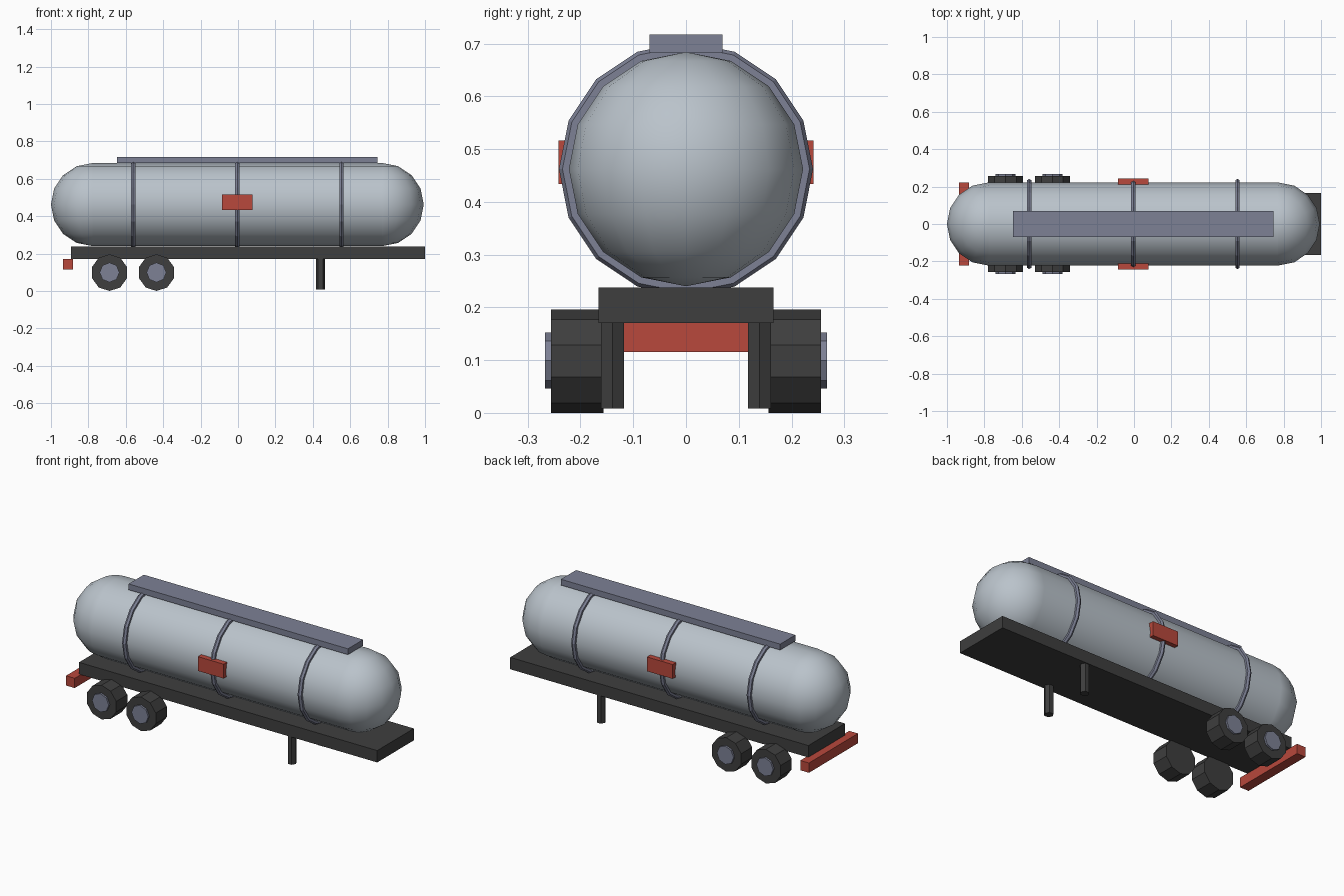
import bpy, math
from mathutils import Matrix

if "Cube" in bpy.data.objects:
    bpy.data.objects.remove(bpy.data.objects["Cube"])


def mat(name, rgb):
    m = bpy.data.materials.new(name)
    lin = [((c / 255 + 0.055) / 1.055) ** 2.4 for c in rgb]
    m.diffuse_color = (*lin, 1)
    m.use_nodes = True
    m.node_tree.nodes["Principled BSDF"].inputs["Base Color"].default_value = m.diffuse_color
    return m


SILVER = mat("tank silver", (186, 195, 203))
STEEL = mat("blue grey steel", (125, 129, 149))
DARK = mat("dark chassis", (62, 62, 62))
RED = mat("signal red", (184, 72, 60))


def finish(name, m, smooth=False):
    o = bpy.context.object
    o.name = name
    o.data.materials.append(m)
    if smooth:
        bpy.ops.object.shade_smooth_by_angle(angle=math.radians(50))
    return o


def box(name, m, x, y, z):
    """Box from (min, max) pairs."""
    lo, hi = zip(x, y, z)
    bpy.ops.mesh.primitive_cube_add(size=1, location=[(a + b) / 2 for a, b in zip(lo, hi)])
    o = finish(name, m)
    o.data.transform(Matrix.Diagonal([b - a for a, b in zip(lo, hi)] + [1]))
    return o


def cyl(name, m, sides, r, length, loc, rot, smooth=False, spin=0):
    bpy.ops.mesh.primitive_cylinder_add(vertices=sides, radius=r, depth=length,
                                        location=loc, rotation=rot)
    o = finish(name, m, smooth)
    o.data.transform(Matrix.Rotation(spin, 4, 'Z'))
    return o


Q = math.pi / 2
CX, CZ, R = -0.0035, 0.462, 0.222   # tank axis and radius

# Tank barrel with domed ends
cyl("tank_barrel", SILVER, 16, R, 1.549, (CX, 0, CZ), (0, Q, 0), True)
for side, label in ((-1, "rear"), (1, "front")):
    bpy.ops.mesh.primitive_uv_sphere_add(segments=16, ring_count=8, radius=R,
                                         location=(CX + side * 0.7745, 0, CZ))
    finish(label + "_dome", SILVER, True)

# Bands round the tank
for i, dx in enumerate((-0.557, 0, 0.557)):
    bpy.ops.mesh.primitive_torus_add(major_segments=16, minor_segments=6, major_radius=0.2275,
                                     minor_radius=0.0133, location=(CX + dx, 0, CZ),
                                     rotation=(0, Q, 0))
    finish(f"tank_band_{i + 1}", STEEL)

# Walkway, chassis and rear bumper
box("top_walkway", STEEL, (-0.646, 0.746), (-0.069, 0.069), (0.683, 0.717))
box("chassis", DARK, (-0.893, 1.0), (-0.166, 0.166), (0.17, 0.238))
box("rear_bumper", RED, (-0.936, -0.881), (-0.222, 0.222), (0.115, 0.171))

for s, label in ((-1, "right"), (1, "left")):
    # Warning plate on the tank side
    box(label + "_warning_plate", RED, (-0.085, 0.078), sorted((s * 0.205, s * 0.242)),
        (0.434, 0.516))
    # Landing leg
    cyl(label + "_landing_leg", DARK, 6, 0.025, 0.18, (0.441, s * 0.139, 0.098), (0, 0, 0), spin=Q)
    # Tandem wheels with hubs
    for i, x in enumerate((-0.687, -0.436)):
        cyl(f"{label}_wheel_{i + 1}", DARK, 10, 0.098, 0.1, (x, s * 0.206, 0.098), (Q, 0, 0))
        cyl(f"{label}_hub_{i + 1}", STEEL, 8, 0.053, 0.1, (x, s * 0.217, 0.099), (Q, 0, 0))
